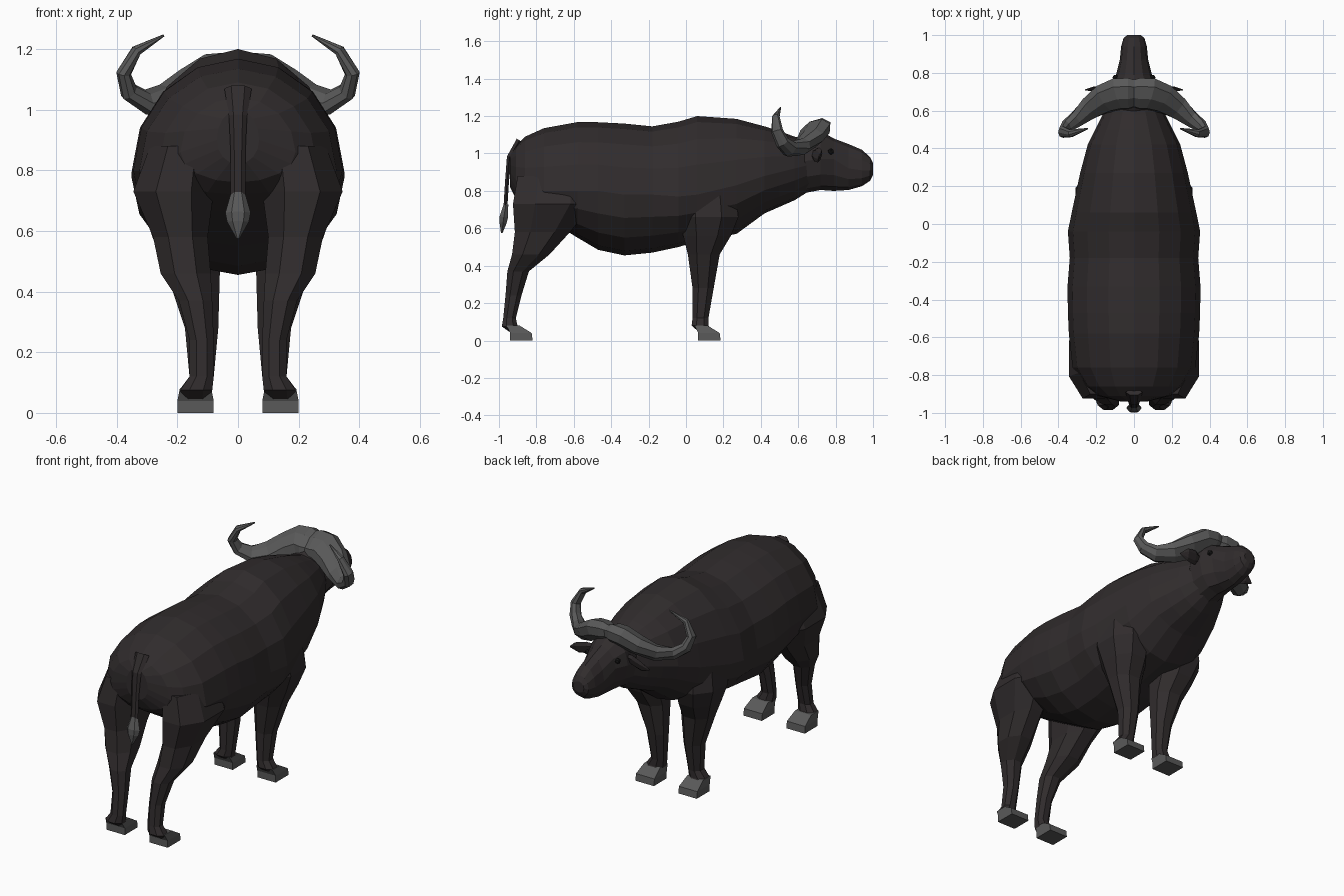
import bpy, bmesh, math
from mathutils import Vector


def material(name, rgb):
    m = bpy.data.materials.new(name)
    m.diffuse_color = (*rgb, 1)
    return m


HIDE = material("dark_hide", (0.03, 0.025, 0.026))
HORN = material("grey_horn", (0.1, 0.1, 0.1))
EYE = material("eye_black", (0.01, 0.01, 0.01))


def loft(name, rings, mat, mirror=False):
    """Skin a list of equal-length point rings, with capped ends."""
    bm = bmesh.new()
    vs = [[bm.verts.new(p) for p in r] for r in rings]
    n = len(rings[0])
    for a, b in zip(vs, vs[1:]):
        for i in range(n):
            j = (i + 1) % n
            bm.faces.new((a[i], a[j], b[j], b[i]))
    bm.faces.new(vs[0])
    bm.faces.new(vs[-1])
    bmesh.ops.recalc_face_normals(bm, faces=bm.faces)
    me = bpy.data.meshes.new(name)
    bm.to_mesh(me)
    bm.free()
    me.materials.append(mat)
    ob = bpy.data.objects.new(name, me)
    bpy.context.collection.objects.link(ob)
    if mirror:
        ob.modifiers.new("Mirror", 'MIRROR')
    return ob


def egg(y, top, bottom, w, zw, n=16):
    """Upright cross-section, widest at height zw."""
    pts = []
    for i in range(n):
        t = 2 * math.pi * i / n
        s = math.sin(t)
        pts.append((w * math.cos(t), y, zw + s * ((top - zw) if s > 0 else (zw - bottom))))
    return pts


def box(z, y0, y1, x0, x1, c=0.28):
    """Level cross-section, a rectangle with cut corners."""
    if c == 0:
        return [(x0, y0, z), (x1, y0, z), (x1, y1, z), (x0, y1, z)]
    u, v = (x1 - x0) * c, (y1 - y0) * c
    return [(x0 + u, y0, z), (x1 - u, y0, z), (x1, y0 + v, z), (x1, y1 - v, z),
            (x1 - u, y1, z), (x0 + u, y1, z), (x0, y1 - v, z), (x0, y0 + v, z)]


def tube(path, wide, n=8):
    """Elliptical sections along (x, y, z, half_width, half_thickness)."""
    rings = []
    P = [Vector(p[:3]) for p in path]
    for i, p in enumerate(path):
        t = (P[min(i + 1, len(P) - 1)] - P[max(i - 1, 0)]).normalized()
        w = Vector(wide)
        w = (w - t * w.dot(t)).normalized()
        h = t.cross(w)
        rings.append([P[i] + w * p[3] * math.cos(2 * math.pi * k / n)
                      + h * p[4] * math.sin(2 * math.pi * k / n) for k in range(n)])
    return rings


# Trunk and neck
loft("body", [egg(*r) for r in [
    (-0.94, 1.00, 0.82, 0.07, 0.90),
    (-0.91, 1.04, 0.76, 0.19, 0.86),
    (-0.86, 1.09, 0.72, 0.26, 0.82),
    (-0.76, 1.135, 0.66, 0.325, 0.80),
    (-0.58, 1.168, 0.55, 0.345, 0.80),
    (-0.47, 1.167, 0.485, 0.35, 0.80),
    (-0.33, 1.16, 0.455, 0.352, 0.78),
    (-0.18, 1.145, 0.47, 0.34, 0.78),
    (-0.04, 1.17, 0.50, 0.35, 0.77),
    (0.06, 1.20, 0.53, 0.33, 0.78),
    (0.27, 1.185, 0.57, 0.285, 0.83),
    (0.42, 1.145, 0.68, 0.245, 0.88),
    (0.50, 1.12, 0.715, 0.205, 0.90),
    (0.58, 1.09, 0.75, 0.165, 0.92),
    (0.66, 1.07, 0.80, 0.115, 0.94)]], HIDE)

# Head and muzzle
loft("head", [egg(*r, 12) for r in [
    (0.57, 1.07, 0.82, 0.10, 0.95),
    (0.64, 1.11, 0.79, 0.13, 0.96),
    (0.72, 1.12, 0.805, 0.125, 0.97),
    (0.79, 1.08, 0.80, 0.095, 0.97),
    (0.87, 1.05, 0.805, 0.075, 0.92),
    (0.94, 1.02, 0.825, 0.068, 0.91),
    (0.985, 0.98, 0.855, 0.055, 0.91),
    (1.00, 0.95, 0.885, 0.035, 0.915)]], HIDE)

# Eyes
for side, x in (("left", -0.098), ("right", 0.098)):
    bpy.ops.mesh.primitive_ico_sphere_add(subdivisions=1, radius=0.017, location=(x, 0.775, 1.01))
    eye = bpy.context.object
    eye.name = side + "_eye"
    eye.data.materials.append(EYE)

# Ears
loft("ears", tube([
    (0.09, 0.68, 1.00, 0.02, 0.015),
    (0.15, 0.70, 0.995, 0.04, 0.015),
    (0.21, 0.715, 0.985, 0.035, 0.01),
    (0.258, 0.71, 0.975, 0.004, 0.003)], (0, 0.3, 0.95), 6), HIDE, True)

# Horns: broad boss sweeping out, down, then curling up to a point
loft("horns", tube([
    (0.0, 0.69, 1.12, 0.085, 0.045),
    (0.03, 0.69, 1.12, 0.095, 0.058),
    (0.08, 0.69, 1.118, 0.095, 0.06),
    (0.15, 0.665, 1.08, 0.085, 0.055),
    (0.23, 0.615, 1.035, 0.068, 0.045),
    (0.305, 0.555, 1.025, 0.05, 0.035),
    (0.36, 0.515, 1.06, 0.038, 0.03),
    (0.377, 0.487, 1.12, 0.032, 0.025),
    (0.335, 0.48, 1.195, 0.022, 0.018),
    (0.245, 0.505, 1.245, 0.004, 0.004)], (0, 0.86, 0.5)), HORN, True)

# Legs
loft("hind_legs", [box(*r) for r in [
    (0.88, -0.90, -0.50, 0.08, 0.29),
    (0.73, -0.925, -0.50, 0.08, 0.345),
    (0.58, -0.915, -0.62, 0.10, 0.28),
    (0.46, -0.93, -0.73, 0.09, 0.255),
    (0.37, -0.955, -0.84, 0.085, 0.195),
    (0.24, -0.965, -0.88, 0.08, 0.16),
    (0.12, -0.977, -0.91, 0.08, 0.16),
    (0.075, -0.985, -0.90, 0.085, 0.19),
    (0.04, -0.935, -0.87, 0.09, 0.19)]], HIDE, True)
loft("front_legs", [box(*r) for r in [
    (0.82, -0.03, 0.26, 0.08, 0.29),
    (0.66, -0.04, 0.28, 0.06, 0.31),
    (0.56, -0.015, 0.24, 0.06, 0.275),
    (0.46, 0.01, 0.18, 0.06, 0.235),
    (0.28, 0.035, 0.148, 0.065, 0.175),
    (0.12, 0.035, 0.12, 0.08, 0.16),
    (0.08, 0.03, 0.12, 0.085, 0.19),
    (0.04, 0.075, 0.14, 0.09, 0.19)]], HIDE, True)

# Hooves
for name, y in (("hind_hooves", -0.94), ("front_hooves", 0.065)):
    loft(name, [box(*r, 0) for r in [
        (0.0, y, y + 0.12, 0.08, 0.20),
        (0.04, y, y + 0.115, 0.08, 0.20),
        (0.08, y - 0.02, y + 0.05, 0.088, 0.192)]], HORN, True)

# Tail and tuft
loft("tail", tube([
    (0, -0.89, 1.07, 0.045, 0.02),
    (0, -0.945, 0.98, 0.03, 0.015),
    (0, -0.957, 0.85, 0.024, 0.012),
    (0, -0.965, 0.72, 0.024, 0.012)], (1, 0, 0), 6), HIDE)
loft("tail_tuft", tube([
    (0, -0.962, 0.73, 0.022, 0.014),
    (0, -0.974, 0.66, 0.042, 0.026),
    (0, -0.978, 0.63, 0.036, 0.022),
    (0, -0.985, 0.575, 0.005, 0.005)], (1, 0, 0), 6), HORN)
